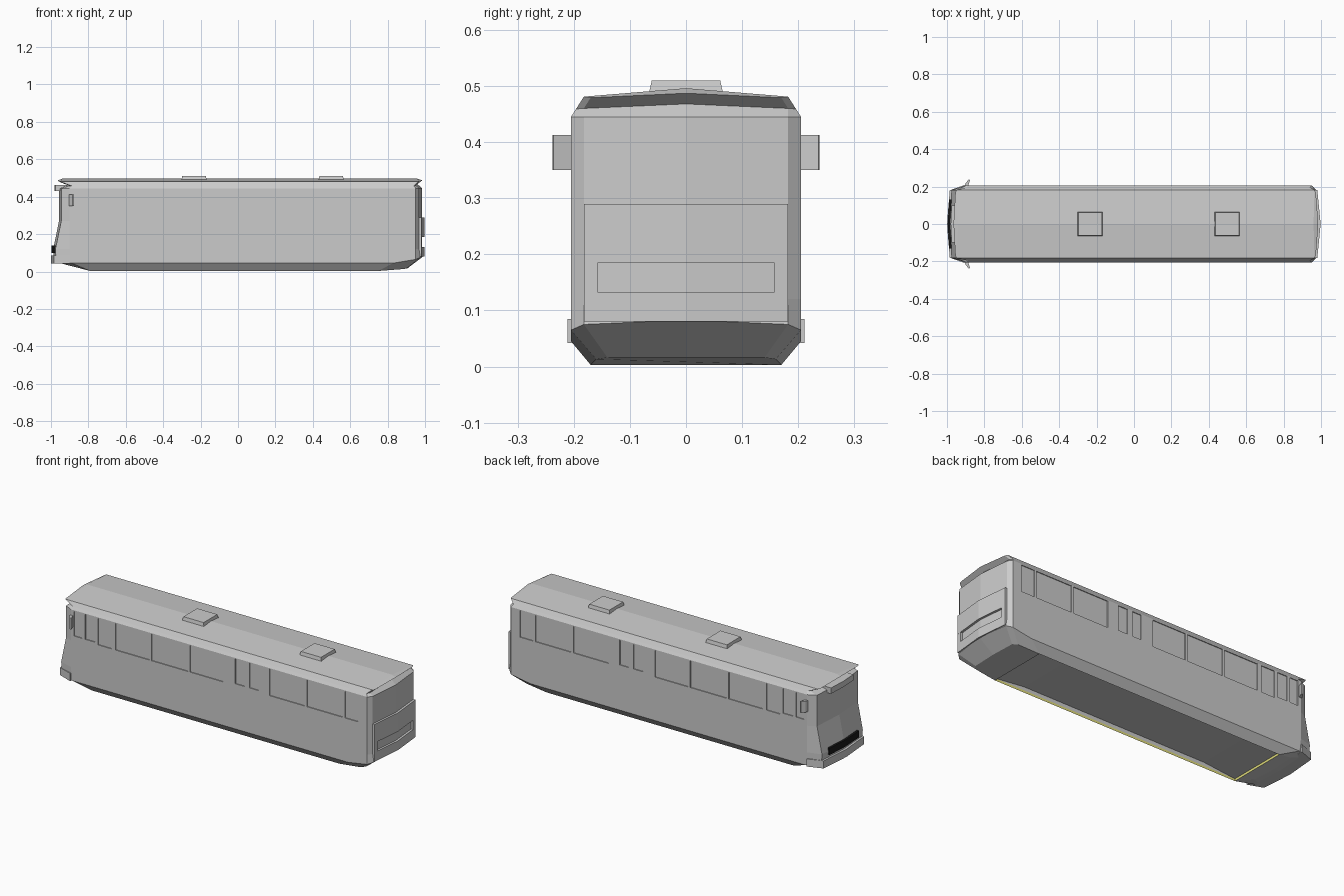
import bpy, bmesh
from mathutils import Vector

if "Cube" in bpy.data.objects:
    bpy.data.objects.remove(bpy.data.objects["Cube"])


def material(name, rgb):
    m = bpy.data.materials.new(name)
    m.diffuse_color = (*rgb, 1)
    m.use_nodes = True
    m.node_tree.nodes["Principled BSDF"].inputs["Base Color"].default_value = m.diffuse_color
    return m


def finish(bm, name, mats=()):
    bmesh.ops.recalc_face_normals(bm, faces=bm.faces)
    me = bpy.data.meshes.new(name)
    bm.to_mesh(me)
    bm.free()
    for m in mats:
        me.materials.append(m)
    ob = bpy.data.objects.new(name, me)
    bpy.context.collection.objects.link(ob)
    return ob


def mirrored(half):
    """Half outline running from centre line to centre line -> closed loop."""
    return list(half) + [(p[0], -p[1], *p[2:]) for p in reversed(half) if p[1] != 0]


def prism(name, loop, z0, z1, mats=()):
    bm = bmesh.new()
    f = bm.faces.new([bm.verts.new((x, y, z0)) for x, y in loop])
    g = bmesh.ops.extrude_face_region(bm, geom=[f])['geom']
    for v in g:
        if isinstance(v, bmesh.types.BMVert):
            v.co.z = z1
    return finish(bm, name, mats)


def add_box(bm, x0, x1, y0, y1, z0, z1, taper=0):
    c = [(x0, y0, z0), (x1, y0, z0), (x1, y1, z0), (x0, y1, z0),
         (x0 + taper, y0 + taper, z1), (x1 - taper, y0 + taper, z1),
         (x1 - taper, y1 - taper, z1), (x0 + taper, y1 - taper, z1)]
    v = [bm.verts.new(p) for p in c]
    for f in ((3, 2, 1, 0), (4, 5, 6, 7), (0, 1, 5, 4), (1, 2, 6, 5), (2, 3, 7, 6), (3, 0, 4, 7)):
        bm.faces.new([v[i] for i in f])


grey = material("body_grey", (0.8, 0.8, 0.8))
yellow = material("skirt_yellow", (0.75, 0.72, 0.2))
black = material("grille_black", (0.01, 0.01, 0.01))


# Wall layers: cab nose, cab corner, side start, side end, corner, tail edge, tail centre
def wall(z, nose):
    return [(nose, 0, z), (nose + .012, .182, z), (-.9, .205, z), (.83, .205, z),
            (.95, .205, z), (.968, .182, z), (.985, 0, z)]


layers = [
    [(-.9, 0, .036), (-.89, .14, .036), (-.79, .17, .003), (.75, .17, .003),
     (.88, .16, .013), (.9, .14, .016), (.905, 0, .016)],
    [(-.985, 0, .05), (-.972, .182, .05), (-.89, .205, .045), (.83, .205, .045),
     (.95, .205, .065), (.975, .182, .075), (.993, 0, .083)],
    wall(.12, -.988), wall(.27, -.957), wall(.445, -.957),
    # neck under the roof overhang, then roof edge
    [(-.905, 0, .465), (-.9, .182, .458), (-.89, .196, .458), (.83, .196, .459),
     (.94, .196, .459), (.95, .182, .46), (.958, 0, .468)],
    [(-.965, 0, .487), (-.955, .17, .479), (-.95, .182, .481), (.83, .182, .481),
     (.965, .182, .481), (.972, .17, .479), (.985, 0, .487)],
]

# Body shell
bm = bmesh.new()
rings = [[bm.verts.new(p) for p in mirrored(l)] for l in layers]
n = len(rings[0])
for a, b in zip(rings, rings[1:]):
    for i in range(n):
        j = (i + 1) % n
        bm.faces.new((a[i], a[j], b[j], b[i]))
# Roof with a centre ridge
top = rings[-1]
ridge = [bm.verts.new((-.94, 0, .496)), bm.verts.new((.96, 0, .496))]
for half in (top[:7], [top[0]] + top[:5:-1]):
    bm.faces.new((ridge[0], half[0], half[1], half[2]))
    bm.faces.new((ridge[0], half[2], half[3], half[4], ridge[1]))
    bm.faces.new((ridge[1], half[4], half[5], half[6]))
# Underside: end ramps and a recessed floor inside a yellow lip
base = rings[0]
bm.faces.new((base[2], base[1], base[0], base[11], base[10]))
bm.faces.new((base[3], base[4], base[5], base[6], base[7], base[8], base[9]))
floor = bm.faces.new((base[2], base[3], base[9], base[10]))
for lift, inset, lip in ((.013, 1, 1), (.02, .75, 0)):
    known = set(bm.faces)
    g = bmesh.ops.extrude_face_region(bm, geom=[floor])['geom']
    bmesh.ops.delete(bm, geom=[floor], context='FACES_ONLY') if floor.is_valid else None
    for v in g:
        if isinstance(v, bmesh.types.BMVert):
            v.co = Vector((v.co.x * inset, v.co.y, v.co.z + lift))
    floor = next(f for f in g if isinstance(f, bmesh.types.BMFace))
    for f in bm.faces:
        if f not in known and f != floor:
            f.material_index = lip
body = finish(bm, "tram_body", (grey, yellow))

# Side windows, cut as shallow recesses on both sides
spans = [(-.88, -.83), (-.81, -.75), (-.73, -.647), (-.622, -.41), (-.396, -.17),
         (-.157, .05), (.126, .183), (.214, .27), (.34, .56), (.573, .797), (.81, .893)]
bm = bmesh.new()
for x0, x1 in spans:
    z0 = .29 if x1 - x0 > .07 else .3
    add_box(bm, x0, x1, .2, .23, z0, .44)
    add_box(bm, x0, x1, -.23, -.2, z0, .44)
cutter = finish(bm, "window_cutter", (grey,))
cutter.hide_render = True
mod = body.modifiers.new("windows", 'BOOLEAN')
mod.operation = 'DIFFERENCE'
mod.solver = 'EXACT'
mod.object = cutter
bpy.context.view_layer.objects.active = body
bpy.ops.object.modifier_apply(modifier=mod.name)
bpy.data.objects.remove(cutter)

# Tail panels above and below the lamp recess, with posts beside it
tail = [(.95, 0), (.95, .182), (.98, .182), (.998, 0)]
prism("tail_panel_upper", mirrored(tail), .185, .29)
prism("tail_panel_lower", mirrored(tail), .08, .132)
for s, side in ((1, "left"), (-1, "right")):
    prism("tail_post_" + side, [(.95, s * .157), (.982, s * .157), (.98, s * .182), (.95, s * .182)],
          .132, .185)
    # Wing mirrors
    prism("wing_mirror_" + side, [(-.905, s * .2), (-.9, s * .218), (-.884, s * .238),
                                  (-.876, s * .236), (-.888, s * .2)], .35, .413)

# Cab end: bumper, grille, destination box
prism("bumper", mirrored([(-1, 0), (-.985, .18), (-.9, .211), (-.9, 0)]), .042, .085)
prism("grille", mirrored([(-.996, 0), (-.988, .13), (-.96, .13), (-.96, 0)]), .1, .138, (black,))
prism("destination_box", mirrored([(-.98, 0), (-.975, .1), (-.89, .1), (-.89, 0)]), .43, .463)

# Roof hatches
for i, x in enumerate((-.235, .498)):
    bm = bmesh.new()
    add_box(bm, x - .068, x + .068, -.066, .066, .487, .51, .005)
    finish(bm, f"roof_hatch_{i + 1}")
